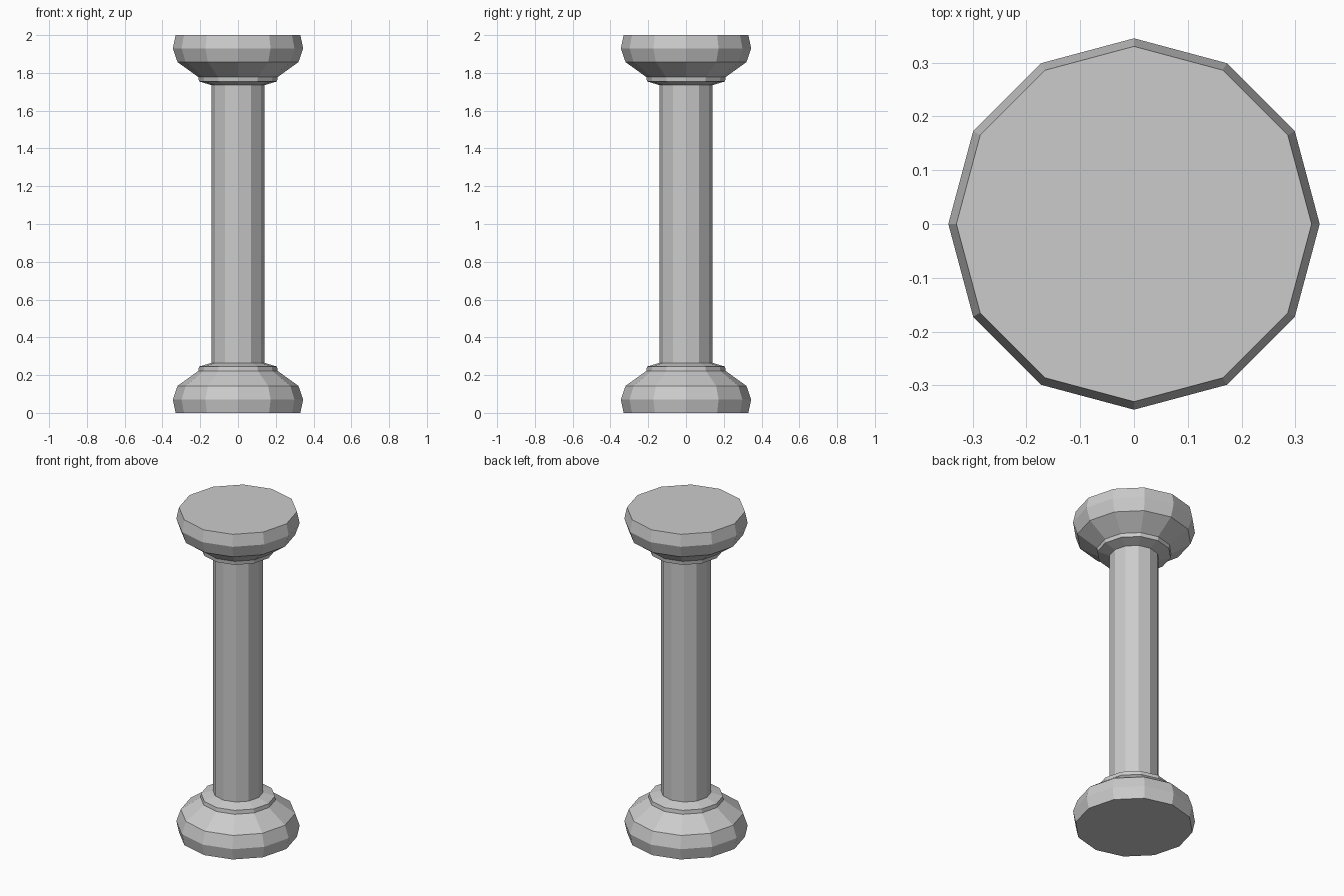
import bpy, bmesh
from math import cos, sin, tau

if "Cube" in bpy.data.objects:
    bpy.data.objects.remove(bpy.data.objects["Cube"])

SIDES = 12

def lathe(name, profile):
    """Revolve a (radius, z) profile into a closed, flat-faced solid."""
    bm = bmesh.new()
    rings = [[bm.verts.new((r * cos(tau * i / SIDES), r * sin(tau * i / SIDES), z))
              for i in range(SIDES)] for r, z in profile]
    for low, high in zip(rings, rings[1:]):
        for i in range(SIDES):
            j = (i + 1) % SIDES
            bm.faces.new((low[i], low[j], high[j], high[i]))
    bm.faces.new(rings[0][::-1])
    bm.faces.new(rings[-1])
    bmesh.ops.recalc_face_normals(bm, faces=bm.faces[:])
    mesh = bpy.data.meshes.new(name)
    bm.to_mesh(mesh)
    bm.free()
    obj = bpy.data.objects.new(name, mesh)
    bpy.context.collection.objects.link(obj)
    return obj

# Whole silhouette as one skin: rounded foot with stepped collar, shaft, mirrored head
foot = [(0.33, 0), (0.345, 0.07), (0.32, 0.143), (0.21, 0.222),
        (0.207, 0.245), (0.14, 0.265)]
head = [(r, 2 - z) for r, z in reversed(foot)]
lathe("column", foot + head)
